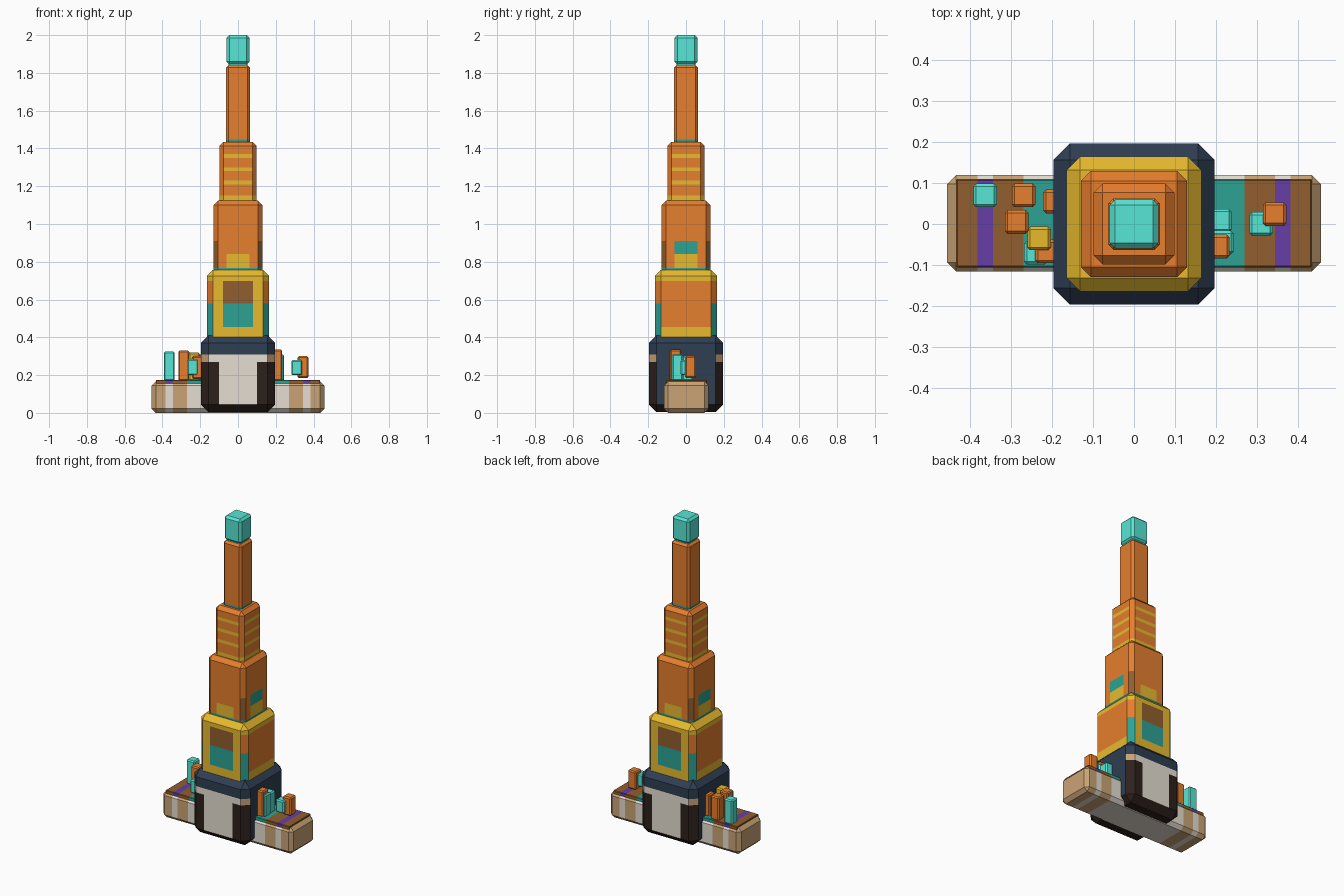
import bpy
import bmesh
from mathutils import Vector

cube = bpy.data.objects.get("Cube")
if cube:
    bpy.data.objects.remove(cube, do_unlink=True)


def linear(c):
    c /= 255
    return c / 12.92 if c < 0.04045 else ((c + 0.055) / 1.055) ** 2.4


PALETTE = {
    "orange": (230, 126, 46), "turquoise": (87, 230, 214),
    "yellow": (236, 190, 48), "navy": (46, 62, 82),
    "teal": (44, 162, 148), "purple": (102, 62, 166),
    "brown": (145, 95, 46), "tan": (202, 164, 117),
    "pale grey": (230, 222, 210), "dark brown": (45, 33, 27),
}
NAMES = list(PALETTE)
MATERIALS = []
for name, rgb in PALETTE.items():
    mat = bpy.data.materials.new(name)
    mat.use_nodes = True
    colour = [linear(c) for c in rgb] + [1]
    mat.diffuse_color = colour
    mat.node_tree.nodes["Principled BSDF"].inputs["Base Color"].default_value = colour
    MATERIALS.append(mat)


def block(name, low, high, bevel, rule, x_cuts=(), y_cuts=(), z_cuts=()):
    """Chamfered box, cut at the given planes, coloured by rule(centre, normal)."""
    low, high = Vector(low), Vector(high)
    bm = bmesh.new()
    bmesh.ops.create_cube(bm, size=1)
    for v in bm.verts:
        v.co = (low + high) / 2 + Vector(a * b for a, b in zip(v.co, high - low))
    bmesh.ops.bevel(bm, geom=bm.edges[:], offset=bevel, segments=1,
                    profile=0.5, affect='EDGES')
    for axis, cuts in enumerate((x_cuts, y_cuts, z_cuts)):
        direction = Vector(float(i == axis) for i in range(3))
        for cut in cuts:
            bmesh.ops.bisect_plane(bm, geom=bm.verts[:] + bm.edges[:] + bm.faces[:],
                                   plane_co=direction * cut, plane_no=direction)
    bm.normal_update()
    mesh = bpy.data.meshes.new(name)
    used = []
    for f in bm.faces:
        key = rule(f.calc_center_median(), f.normal)
        if key not in used:
            used.append(key)
            mesh.materials.append(MATERIALS[NAMES.index(key)])
        f.material_index = used.index(key)
    bm.to_mesh(mesh)
    bm.free()
    obj = bpy.data.objects.new(name, mesh)
    bpy.context.collection.objects.link(obj)


def tier(name, half, bottom, top, bevel, rule, z_cuts=(), x_cuts=(), y_cuts=()):
    block(name, (-half, -half, bottom), (half, half, top),
          bevel, rule, x_cuts, y_cuts, z_cuts)


def is_corner(n):
    return abs(n.x) > 0.3 and abs(n.y) > 0.3


# Long low plinth with stripes across it
STRIPES = [s * x for s in (-1, 1) for x in (0.27, 0.345, 0.383)]


def striped(inner, stripe, body):
    def rule(c, n):
        x = abs(c.x)
        return inner if x < 0.27 else stripe if 0.345 < x < 0.383 else body
    return rule


block("plinth", (-0.457, -0.116, 0), (0.457, 0.12, 0.167), 0.022,
      striped("pale grey", "pale grey", "tan"), STRIPES)
block("plinth_deck", (-0.435, -0.106, 0.15), (0.435, 0.11, 0.175), 0.003,
      striped("teal", "purple", "brown"), STRIPES)


# Tower base: dark feet, collar below the navy cap, pale panels front and back
def base_rule(c, n):
    if c.z > 0.31:
        return "navy"
    if is_corner(n):
        return "tan" if c.z > 0.27 else "dark brown"
    if c.z < 0.04:
        return "dark brown"
    if abs(n.y) > 0.9:
        return "pale grey" if abs(c.x) < 0.1 or c.z > 0.27 else "dark brown"
    return "navy"


tier("tower_base", 0.197, 0.004, 0.41, 0.04, base_rule,
     (0.27, 0.31), (-0.1, 0.1))


# Stacked tiers, each rising out of the one below
def second_rule(c, n):
    if c.z > 0.697:
        return "yellow"
    if is_corner(n):
        return "teal" if c.z < 0.58 else "orange"
    if abs(n.y) > 0.9 and c.z > 0.455:
        if abs(c.x) > 0.08:
            return "yellow"
        return "teal" if c.z < 0.58 else "brown"
    return "yellow" if c.z < 0.455 else "orange"


def third_rule(c, n):
    if c.z < 0.768:
        return "teal"
    if is_corner(n):
        return "brown" if c.z < 0.91 else "orange"
    if max(abs(n.x), abs(n.y)) > 0.9 and c.z < 0.91:
        if abs(n.x) > 0.9 and abs(c.y) < 0.06:
            return "teal" if c.z > 0.84 else "yellow"
        if abs(n.y) > 0.9 and abs(c.x) < 0.06 and c.z < 0.84:
            return "yellow"
    return "orange"


BANDS = [1.15, 1.21, 1.23, 1.28, 1.3, 1.35, 1.37]


def fourth_rule(c, n):
    if is_corner(n):
        return "yellow" if c.z < BANDS[0] else "orange"
    above = sum(c.z > z for z in BANDS)
    return "yellow" if above % 2 == 0 else "orange"


tier("second_tier", 0.165, 0.36, 0.757, 0.033, second_rule,
     (0.455, 0.58, 0.697), (-0.08, 0.08))
tier("third_tier", 0.13, 0.72, 1.125, 0.025, third_rule,
     (0.768, 0.84, 0.91), (-0.06, 0.06), (-0.06, 0.06))
tier("fourth_tier", 0.099, 1.09, 1.435, 0.022, fourth_rule, BANDS)
tier("spire", 0.063, 1.41, 1.842, 0.013,
     lambda c, n: "teal" if c.z < 1.447 else "orange", (1.447,))
tier("beacon_neck", 0.05, 1.82, 1.87, 0.004, lambda c, n: "turquoise")
tier("beacon", 0.06, 1.845, 2.0, 0.014, lambda c, n: "turquoise")

# Small pillars on the deck: x, y, bottom, top, colour
PILLARS = [
    (-0.364, 0.07, 0.17, 0.325, "turquoise"),
    (-0.27, 0.07, 0.17, 0.32, "orange"),
    (-0.287, 0.005, 0.17, 0.33, "orange"),
    (-0.232, -0.035, 0.17, 0.32, "yellow"),
    (-0.24, -0.07, 0.2, 0.285, "turquoise"),
    (-0.213, -0.067, 0.18, 0.3, "orange"),
    (-0.193, 0.055, 0.17, 0.31, "orange"),
    (0.344, 0.024, 0.185, 0.3, "orange"),
    (0.311, 0.0, 0.2, 0.28, "turquoise"),
    (0.205, -0.055, 0.17, 0.335, "orange"),
    (0.215, -0.045, 0.17, 0.31, "turquoise"),
    (0.21, 0.008, 0.17, 0.3, "turquoise"),
]
R = 0.029
for i, (x, y, bottom, top, colour) in enumerate(PILLARS):
    block(f"pillar_{i + 1}", (x - R, y - R, bottom), (x + R, y + R, top),
          0.007, lambda c, n: colour)
